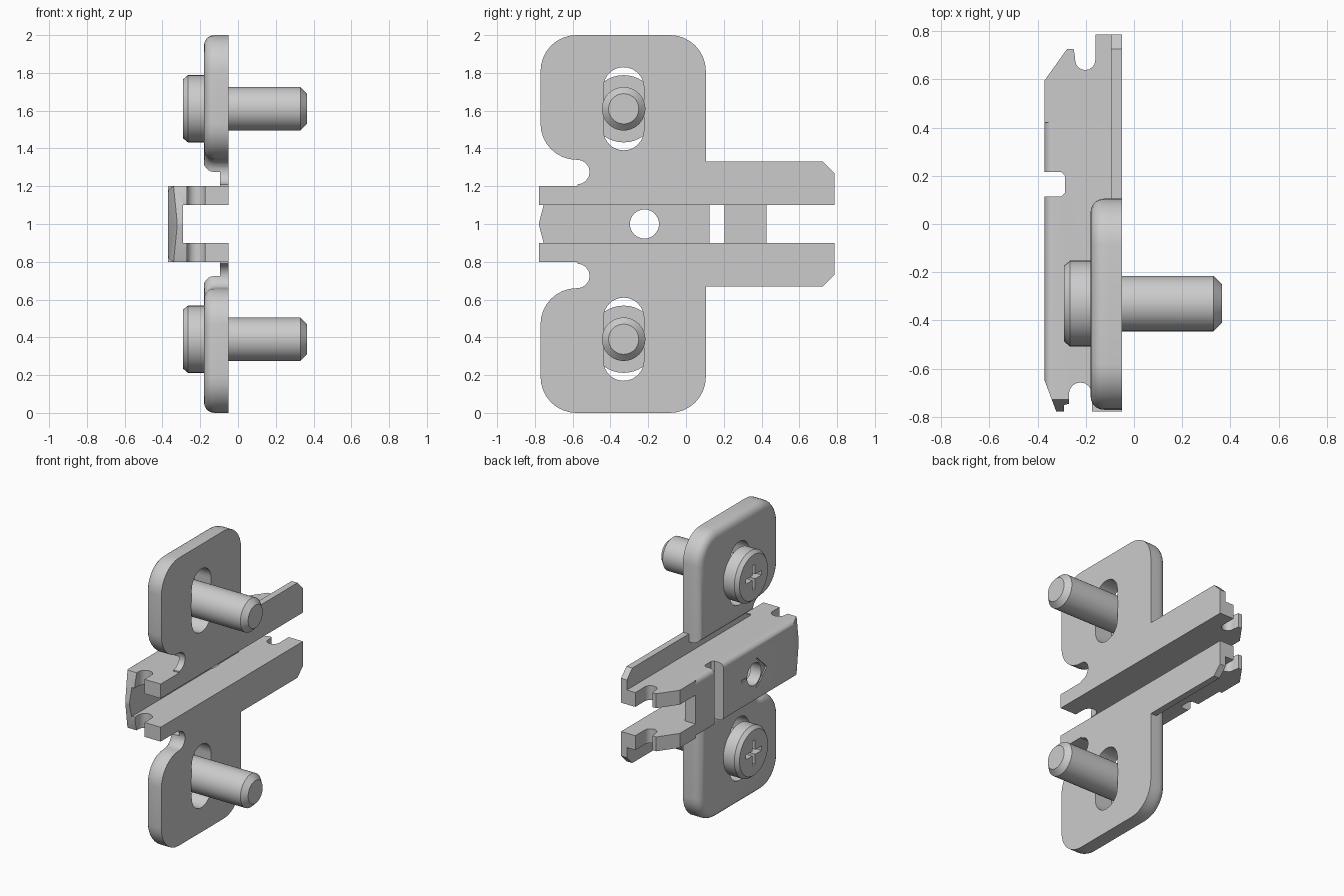
import bpy, bmesh
from math import sin, cos, pi, radians
from mathutils import Vector, Matrix

if "Cube" in bpy.data.objects:
    bpy.data.objects.remove(bpy.data.objects["Cube"])


def arc(cx, cy, r, a0, a1, n=8):
    return [(cx + r * cos(radians(a0 + (a1 - a0) * i / n)),
             cy + r * sin(radians(a0 + (a1 - a0) * i / n))) for i in range(n + 1)]


def finish(name, bm):
    bmesh.ops.recalc_face_normals(bm, faces=bm.faces)
    me = bpy.data.meshes.new(name)
    bm.to_mesh(me)
    bm.free()
    ob = bpy.data.objects.new(name, me)
    ob.location.z = 1          # every part is modelled around the z = 1 symmetry plane
    bpy.context.collection.objects.link(ob)
    return ob


def prism(name, pts, axis, lo, hi, round_lo=0):
    """Extrude a 2D outline along an axis; optionally round the edges at the low end."""
    put = {'x': lambda p, t: (t, p[0], p[1]),
           'y': lambda p, t: (p[0], t, p[1]),
           'z': lambda p, t: (p[0], p[1], t)}[axis]
    bm = bmesh.new()
    a = [bm.verts.new(put(p, lo)) for p in pts]
    b = [bm.verts.new(put(p, hi)) for p in pts]
    cap = bm.faces.new(a)
    bm.faces.new(b[::-1])
    n = len(pts)
    for i in range(n):
        j = (i + 1) % n
        bm.faces.new((a[i], b[i], b[j], a[j]))
    bmesh.ops.recalc_face_normals(bm, faces=bm.faces)
    if round_lo:
        bmesh.ops.bevel(bm, geom=list(cap.edges), offset=round_lo, segments=5,
                        profile=0.5, affect='EDGES', clamp_overlap=False)
    return finish(name, bm)


def rect(x0, y0, x1, y1):
    return [(x0, y0), (x1, y0), (x1, y1), (x0, y1)]


def activate(ob):
    bpy.ops.object.select_all(action='DESELECT')
    ob.select_set(True)
    bpy.context.view_layer.objects.active = ob


def boolean(ob, other, op='DIFFERENCE'):
    m = ob.modifiers.new('bool', 'BOOLEAN')
    m.object, m.operation, m.solver = other, op, 'EXACT'
    activate(ob)
    bpy.context.view_layer.update()
    bpy.ops.object.modifier_apply(modifier=m.name)
    bpy.data.objects.remove(other, do_unlink=True)


def mirror_and_smooth(ob, mirror=True):
    activate(ob)
    if mirror:
        m = ob.modifiers.new('mirror', 'MIRROR')
        m.use_axis = (False, False, True)
        m.use_mirror_merge = False
        bpy.ops.object.modifier_apply(modifier=m.name)
    bpy.ops.object.shade_smooth_by_angle(angle=radians(30))


# Plate wing: thin flange with rear arm, plus a thick rounded pad, slotted
R = 0.19
wing_top = (arc(0.105 - R, 1 - R, R, 0, 90) + arc(-0.77 + R, 1 - R, R, 90, 180)
            + arc(-0.77 + R, 0.34 + R, R, 180, 270))
flange = ([(-0.05, 0.2), (0.785, 0.2), (0.785, 0.27), (0.725, 0.33), (0.105, 0.33)]
          + wing_top + arc(-0.575, 0.275, 0.065, 90, -90) + [(-0.575, 0.2)])
pad = ([(0.105, 0.275)] + wing_top + arc(-0.575, 0.275, 0.065, 90, 0, 5))
wing = prism('mounting_plate', flange, 'x', -0.095, -0.05)
boolean(wing, prism('pad', pad, 'x', -0.18, -0.05, 0.055), 'UNION')
slot = arc(-0.33, 0.723, 0.107, 0, 180, 16) + arc(-0.33, 0.497, 0.107, 180, 360, 16)
boolean(wing, prism('slot', slot, 'x', -0.5, 0.5))
mirror_and_smooth(wing)

# Central channel: U section, continued by two bare side walls at the rear
section = ([(-0.05, 0.1), (-0.05, 0.2)] + arc(-0.335, 0.165, 0.035, 90, 180, 6)
           + arc(-0.335, -0.165, 0.035, 180, 270, 6)
           + [(-0.05, -0.2), (-0.05, -0.1), (-0.29, -0.1), (-0.29, 0.1)])
channel = prism('channel_rail', section, 'y', -0.85, 0.425)
for s in (-1, 1):
    wall = prism('wall', rect(-0.37, s * 0.1, -0.05, s * 0.2), 'y', 0.42, 0.85)
    boolean(channel, wall, 'UNION')

# Side outline of the channel with hook notches at both ends
side = ([(-0.04, 0.785), (-0.16, 0.785)] + arc(-0.202, 0.68, 0.042, 0, -180)
        + [(-0.244, 0.69), (-0.25, 0.725), (-0.278, 0.725), (-0.38, 0.582),
           (-0.38, 0.215), (-0.3, 0.215), (-0.285, 0.2), (-0.285, 0.13), (-0.3, 0.115),
           (-0.38, 0.115), (-0.38, -0.62), (-0.37, -0.65), (-0.322, -0.778),
           (-0.29, -0.778), (-0.29, -0.75), (-0.27, -0.745)]
        + arc(-0.222, -0.705, 0.048, 180, 0)
        + [(-0.174, -0.778), (-0.04, -0.778)])
boolean(channel, prism('side_outline', side, 'z', -0.4, 0.4), 'INTERSECT')

# Pointed nose, centre hole and shallow arrow mark
nose = [(-0.78, 0), (-0.722, 0.22), (-0.9, 0.22), (-0.9, -0.22), (-0.722, -0.22)]
boolean(channel, prism('nose_cut', nose, 'x', -0.5, -0.25))
boolean(channel, prism('hole', arc(-0.22, 0, 0.077, 0, 348.75, 31), 'x', -0.5, -0.2))
chevron = [(-0.24, 0.1), (-0.34, 0), (-0.24, -0.1), (-0.255, -0.1), (-0.36, 0), (-0.255, 0.1)]
for mark in (chevron, rect(-0.13, -0.008, -0.08, 0.008)):
    boolean(channel, prism('mark', mark, 'x', -0.5, -0.36))
mirror_and_smooth(channel, mirror=False)

# Screws: lathed body with a cross recess in the head
bm = bmesh.new()
profile = [(-0.29, 0), (-0.29, 0.157), (-0.265, 0.178), (-0.18, 0.178), (-0.18, 0.115),
           (0.33, 0.115), (0.365, 0.08), (0.365, 0)]
vs = [bm.verts.new((x, -0.33, 0.61 + r)) for x, r in profile]
es = [bm.edges.new(p) for p in zip(vs, vs[1:])]
bmesh.ops.spin(bm, geom=vs + es, cent=(0, -0.33, 0.61), axis=(1, 0, 0),
               angle=2 * pi, steps=40)
bmesh.ops.remove_doubles(bm, verts=bm.verts, dist=1e-4)
screws = finish('screws', bm)
w, l = 0.016, 0.085
cross = [(w, w), (w, l), (-w, l), (-w, w), (-l, w), (-l, -w),
         (-w, -w), (-w, -l), (w, -l), (w, -w), (l, -w), (l, w)]
boolean(screws, prism('cross', [(y - 0.33, z + 0.61) for y, z in cross], 'x', -0.4, -0.22))
mirror_and_smooth(screws)
